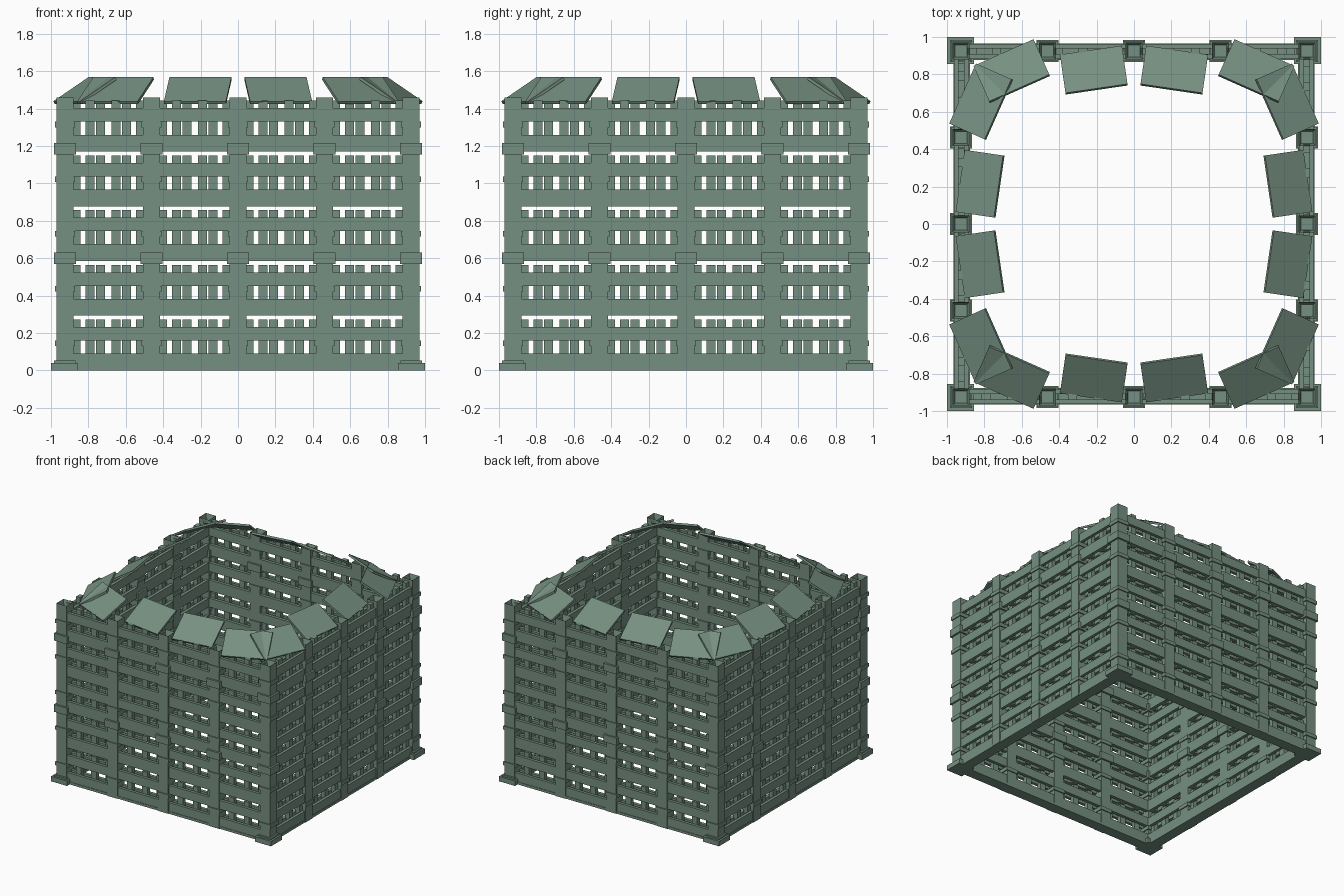
import bpy, bmesh, math
from mathutils import Matrix, Vector

if "Cube" in bpy.data.objects:
    bpy.data.objects.remove(bpy.data.objects["Cube"])

green = bpy.data.materials.new("grey_green")
green.diffuse_color = (0.181, 0.279, 0.220, 1)
green.use_nodes = True
green.node_tree.nodes["Principled BSDF"].inputs["Base Color"].default_value = green.diffuse_color

WALL = 0.925      # distance of the wall centreline from the middle
TIER = 0.2925     # height of one stacked tier
PITCH = 0.4625    # spacing of posts


def box(bm, x, y, z, rot=None):
    """Box from (min, max) ranges; rot is an optional placing matrix."""
    size = Matrix.Diagonal((x[1] - x[0], y[1] - y[0], z[1] - z[0], 1))
    mid = Matrix.Translation(((x[0] + x[1]) / 2, (y[0] + y[1]) / 2, (z[0] + z[1]) / 2))
    m = mid @ size
    return bmesh.ops.create_cube(bm, size=1, matrix=rot @ m if rot else m)["verts"]


def around(name, build):
    """Build a part on the front wall, then repeat it on all four sides."""
    bm = bmesh.new()
    build(bm)
    base = bm.verts[:] + bm.edges[:] + bm.faces[:]
    for i in range(1, 4):
        copy = bmesh.ops.duplicate(bm, geom=base)["geom"]
        verts = [v for v in copy if isinstance(v, bmesh.types.BMVert)]
        bmesh.ops.rotate(bm, verts=verts, cent=(0, 0, 0),
                         matrix=Matrix.Rotation(i * math.pi / 2, 3, 'Z'))
    me = bpy.data.meshes.new(name)
    bm.to_mesh(me)
    bm.free()
    me.materials.append(green)
    bpy.context.collection.objects.link(bpy.data.objects.new(name, me))


post_xs = [-WALL + PITCH * i for i in range(4)]


def posts(bm):
    for x in post_xs:
        verts = box(bm, (x - .045, x + .045), (-.97, -.88), (0, 1.46))
        top = max({f for v in verts for f in v.link_faces},
                  key=lambda f: f.calc_center_median().z)
        # hollow post top
        bmesh.ops.inset_individual(bm, faces=[top], thickness=.018)
        for v in top.verts:
            v.co.z -= .05


def collars(bm):
    for x in post_xs:
        for k in range(5):
            box(bm, (x - .053, x + .053), (-.978, -.872),
                (k * TIER + .13, k * TIER + .16))
        for z in (.57, 1.155):
            box(bm, (x - .06, x + .06), (-.985, -.865), (z, z + .06))


def slats(bm):
    # two slats per tier on the outer and inner wall faces
    for k in range(5):
        for lo, hi in ((0, .09), (.16, .232)):
            for y in ((-.962, -.938), (-.908, -.882)):
                box(bm, (-WALL, WALL), y, (k * TIER + lo, k * TIER + hi))


def blocks(bm):
    # spacer blocks between the slats
    for k in range(5):
        for p in range(4):
            mid = -WALL + PITCH * (p + .5)
            for dx in (-.097, .041, .172):
                x = mid + dx
                box(bm, (x - .024, x + .024), (-.94, -.905),
                    (k * TIER, k * TIER + .272))


def feet(bm):
    box(bm, (-1, -.855), (-1, -.855), (0, .04))
    box(bm, (-.985, -.87), (-.985, -.87), (.04, .052))


def sill(bm):
    box(bm, (-.9, .9), (-.966, -.878), (0, .02))


def roof_panels(bm):
    # ring of panels sloping up toward the middle
    for s in (-1, 1):
        for x, y, yaw, length in ((.215, -.823, 8.3, .335), (.654, -.818, 24, .352)):
            m = (Matrix.Translation((s * x, y, 1.497))
                 @ Matrix.Rotation(s * math.radians(yaw), 4, 'Z')
                 @ Matrix.Rotation(math.radians(32), 4, 'X'))
            box(bm, (-length / 2, length / 2), (-.122, .122), (-.008, .008), m)


for name, build in (("posts", posts), ("post_collars", collars), ("wall_slats", slats),
                    ("spacer_blocks", blocks), ("corner_feet", feet),
                    ("base_sill", sill), ("roof_panels", roof_panels)):
    around(name, build)
